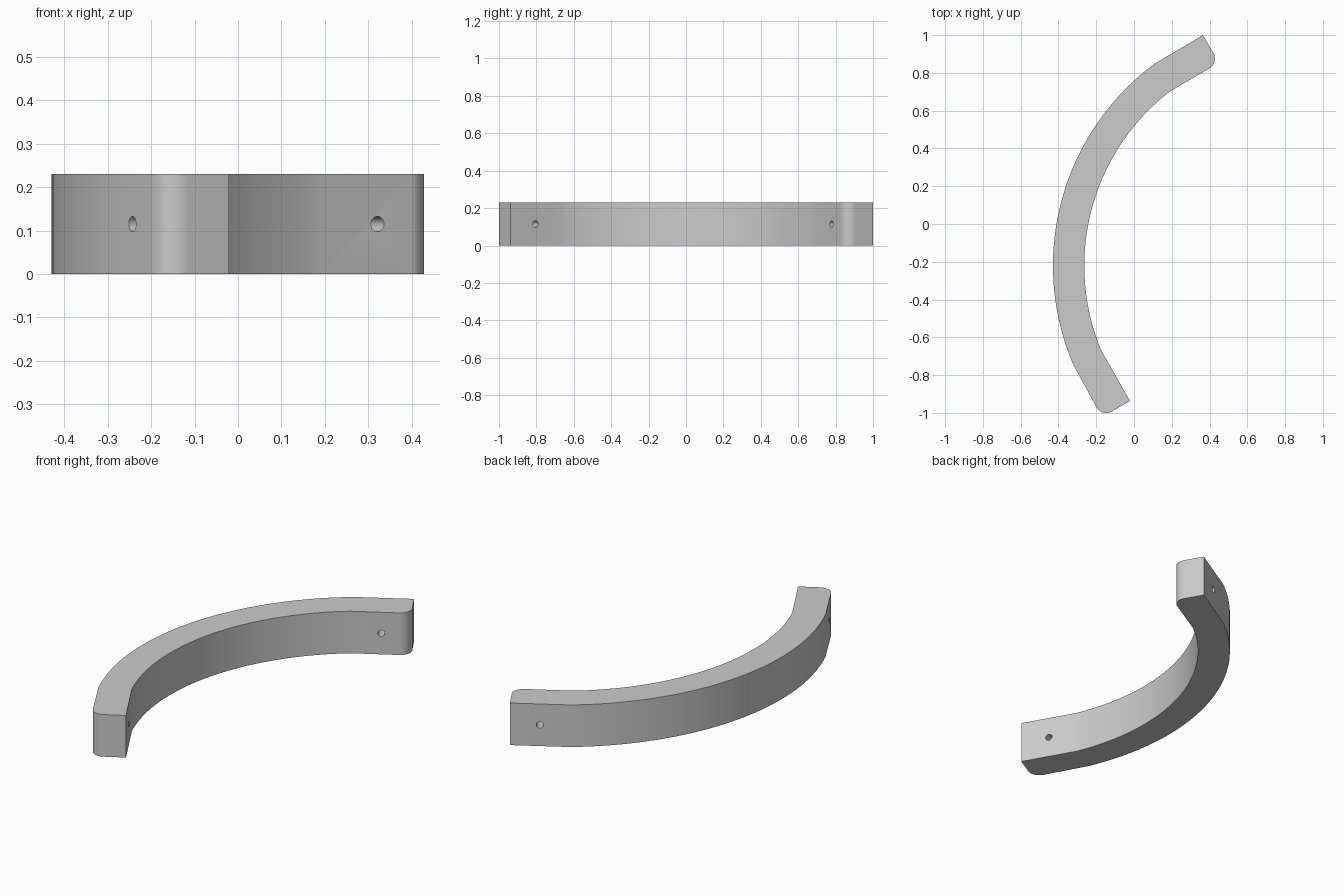
import bpy
import bmesh
from math import radians, cos, sin
from mathutils import Vector, Matrix

if "Cube" in bpy.data.objects:
    bpy.data.objects.remove(bpy.data.objects["Cube"])

HEIGHT = 0.23
THICK = 0.17
ROUND = 0.06
CENTER = Vector((0.904, -0.221))
R_OUT, R_IN = 1.333, 1.167

grey = bpy.data.materials.new("plain grey")
grey.use_nodes = True
colour = (0.6, 0.6, 0.6, 1)
grey.diffuse_color = colour
grey.node_tree.nodes["Principled BSDF"].inputs["Base Color"].default_value = colour


def polar(deg):
    return Vector((cos(radians(deg)), sin(radians(deg))))


def arc(center, radius, start, end, steps):
    return [center + polar(start + (end - start) * i / steps) * radius
            for i in range(steps + 1)]


def add_object(name, bm):
    bmesh.ops.recalc_face_normals(bm, faces=bm.faces)
    mesh = bpy.data.meshes.new(name)
    bm.to_mesh(mesh)
    bm.free()
    mesh.materials.append(grey)
    obj = bpy.data.objects.new(name, mesh)
    bpy.context.collection.objects.link(obj)
    return obj


# Outline: curved band with a straight block at each end, one corner rounded
upper_tip = Vector((0.365, 1.0))
lower_tip = Vector((-0.021, -0.937))
upper_corner = upper_tip + polar(-60) * THICK
lower_corner = lower_tip + polar(210) * THICK
upper_round = upper_corner + (polar(210) + polar(120)) * ROUND
lower_round = lower_corner + (polar(120) + polar(30)) * ROUND
outline = arc(CENTER, R_OUT, 203.2, 126.8, 40)
outline.append(upper_tip)
outline += arc(upper_round, ROUND, 30, -60, 10)
outline += arc(CENTER, R_IN, 127.8, 202.5, 40)
outline.append(lower_tip)
outline += arc(lower_round, ROUND, 300, 210, 10)

bm = bmesh.new()
base = bm.faces.new([bm.verts.new((p.x, p.y, 0)) for p in outline])
raised = bmesh.ops.extrude_face_region(bm, geom=[base])["geom"]
bmesh.ops.translate(bm, vec=(0, 0, HEIGHT),
                    verts=[v for v in raised if isinstance(v, bmesh.types.BMVert)])
band = add_object("curved_band", bm)

# Screw holes through the middle of each end block
bm = bmesh.new()
for point, angle in ((Vector((0.32, 0.78)), 120), (Vector((-0.098, -0.805)), 210)):
    middle = point + polar(angle) * THICK / 2
    direction = polar(angle).to_3d()
    turn = direction.to_track_quat('Z', 'Y').to_matrix().to_4x4()
    place = Matrix.Translation((middle.x, middle.y, HEIGHT / 2)) @ turn
    bmesh.ops.create_cone(bm, cap_ends=True, segments=24, radius1=0.0175,
                          radius2=0.0175, depth=0.4, matrix=place)
cutter = add_object("hole_cutter", bm)
cutter.hide_render = True

holes = band.modifiers.new("screw holes", 'BOOLEAN')
holes.object = cutter
holes.operation = 'DIFFERENCE'
holes.solver = 'EXACT'
bpy.ops.object.select_all(action='DESELECT')
bpy.context.view_layer.objects.active = band
band.select_set(True)
bpy.ops.object.modifier_apply(modifier=holes.name)
bpy.data.objects.remove(cutter)

bpy.ops.object.shade_smooth_by_angle(angle=radians(30))
